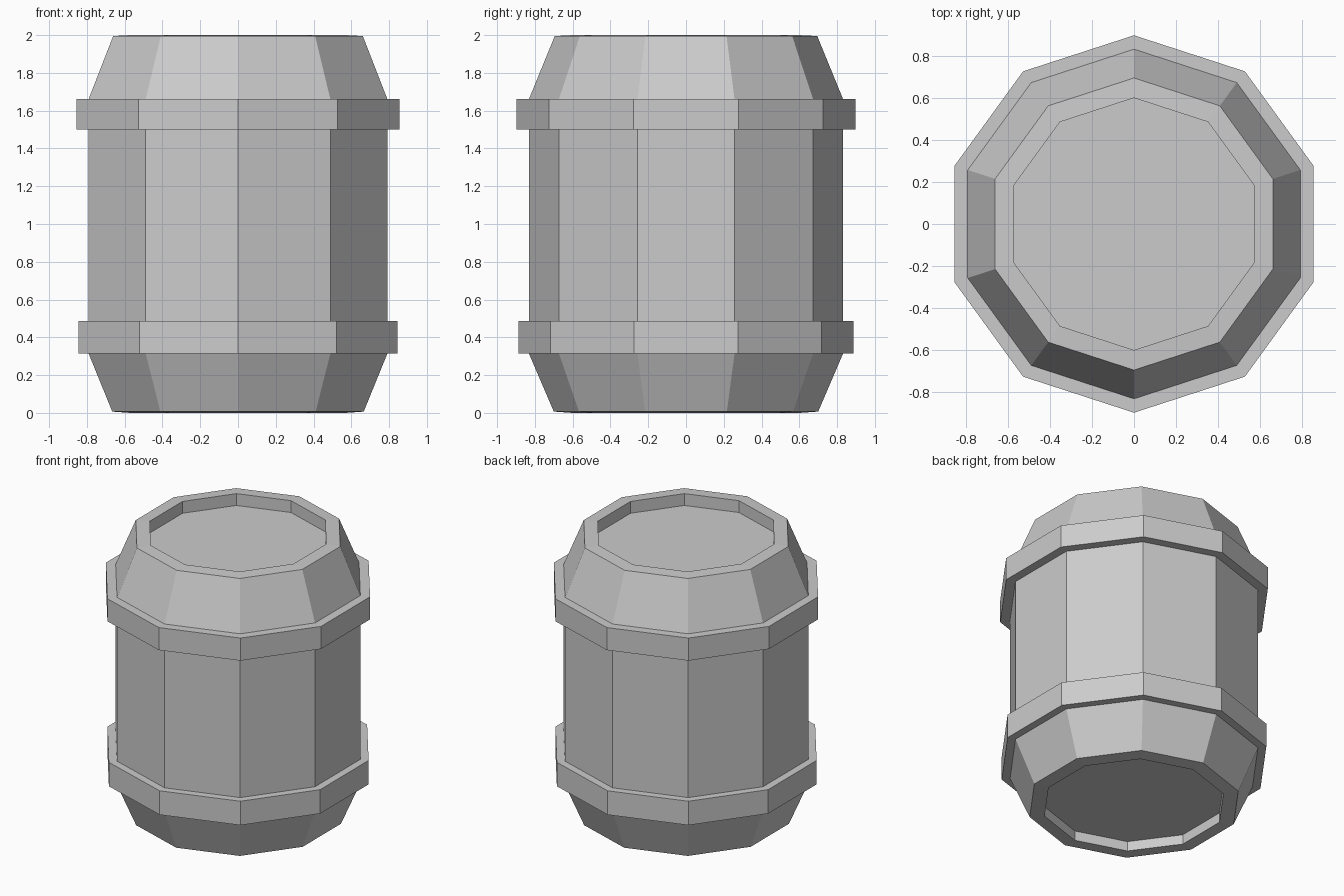
import bpy, bmesh
from math import sin, cos, pi

if "Cube" in bpy.data.objects:
    bpy.data.objects.remove(bpy.data.objects["Cube"])

SIDES = 10
BODY_R = 0.832


def lathe(name, profile, caps=False):
    """Turn (radius, z) points, listed bottom to top on the outside, into a ten-sided shape."""
    bm = bmesh.new()
    rings = []
    for r, z in profile:
        rings.append([bm.verts.new((r * sin(2 * pi * i / SIDES), -r * cos(2 * pi * i / SIDES), z))
                      for i in range(SIDES)])
    for a, b in zip(rings, rings[1:]):
        for i in range(SIDES):
            j = (i + 1) % SIDES
            bm.faces.new((a[i], a[j], b[j], b[i]))
    if caps:
        bm.faces.new(rings[0][::-1])
        bm.faces.new(rings[-1])
    mesh = bpy.data.meshes.new(name)
    bm.to_mesh(mesh)
    bm.free()
    obj = bpy.data.objects.new(name, mesh)
    bpy.context.collection.objects.link(obj)
    return obj


# Barrel: recessed bottom, sloped shoulder, straight wall, sloped shoulder, recessed lid
lathe("barrel_body", [
    (0.60, 0.07), (0.60, 0.0), (0.70, 0.007),
    (BODY_R, 0.315), (BODY_R, 1.66),
    (0.695, 1.995), (0.60, 2.0), (0.60, 1.915),
], caps=True)

# Hoops wrapped around the wall
for name, radius, low, high in (("lower_hoop", 0.888, 0.315, 0.487),
                                ("upper_hoop", 0.898, 1.50, 1.662)):
    lathe(name, [(BODY_R, low), (radius, low), (radius, high), (BODY_R, high)])
